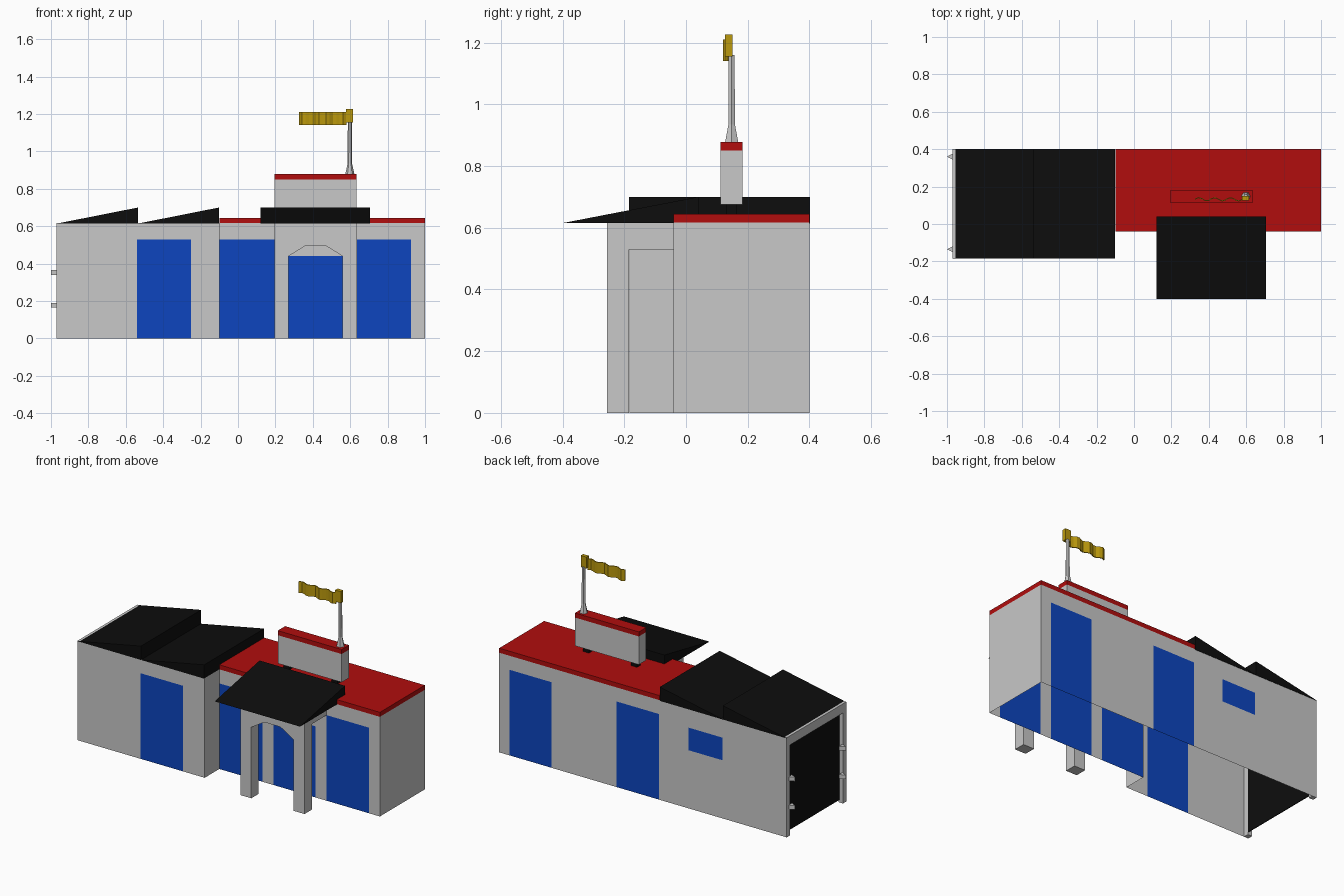
import bpy
import bmesh
import math

cube = bpy.data.objects.get("Cube")
if cube:
    bpy.data.objects.remove(cube, do_unlink=True)


def material(name, rgb):
    m = bpy.data.materials.new(name)
    m.use_nodes = True
    m.diffuse_color = (*rgb, 1)
    m.node_tree.nodes["Principled BSDF"].inputs["Base Color"].default_value = (*rgb, 1)
    return m


GREY = material("light grey", (0.58, 0.58, 0.58))
BLUE = material("door blue", (0.004, 0.06, 0.52))
RED = material("roof red", (0.44, 0.004, 0.004))
BLACK = material("roof black", (0.004, 0.004, 0.004))
GOLD = material("flag gold", (0.5, 0.32, 0.004))


def finish(name, bm, *mats):
    mesh = bpy.data.meshes.new(name)
    bm.to_mesh(mesh)
    bm.free()
    for m in mats:
        mesh.materials.append(m)
    ob = bpy.data.objects.new(name, mesh)
    bpy.context.collection.objects.link(ob)
    return ob


def prism(name, profile, axis, lo, hi, mat):
    """Extrude a 2D profile along x, y or z."""
    place = {"x": lambda p, t: (t, p[0], p[1]),
             "y": lambda p, t: (p[0], t, p[1]),
             "z": lambda p, t: (p[0], p[1], t)}[axis]
    bm = bmesh.new()
    rings = [[bm.verts.new(place(p, t)) for p in profile] for t in (lo, hi)]
    bm.faces.new(rings[0])
    bm.faces.new(rings[1])
    n = len(profile)
    for i in range(n):
        j = (i + 1) % n
        bm.faces.new((rings[0][i], rings[0][j], rings[1][j], rings[1][i]))
    bmesh.ops.recalc_face_normals(bm, faces=bm.faces)
    return finish(name, bm, mat)


def box(name, x, y, z, mat):
    rect = [(x[0], y[0]), (x[1], y[0]), (x[1], y[1]), (x[0], y[1])]
    return prism(name, rect, "z", z[0], z[1], mat)


TOP = 0.617      # wall height
DOOR = 0.53      # door height
LEFT, STEP, RIGHT = -0.97, -0.10, 1.0
BACK, FRONT, GARAGE_FRONT = 0.40, -0.04, -0.183


def wall(name, a, b, openings=()):
    """Upright sheet from a to b, outside on the right; openings are blue cells."""
    k = 0 if a[0] != b[0] else 1
    us = sorted({a[k], b[k], *[u for o in openings for u in o[:2]]}, reverse=a[k] > b[k])
    zs = sorted({0, TOP, *[z for o in openings for z in o[2:]]})
    bm = bmesh.new()
    grid = [[bm.verts.new((u, a[1], z) if k == 0 else (a[0], u, z)) for z in zs] for u in us]
    for i in range(len(us) - 1):
        for j in range(len(zs) - 1):
            f = bm.faces.new((grid[i][j], grid[i + 1][j], grid[i + 1][j + 1], grid[i][j + 1]))
            u, z = (us[i] + us[i + 1]) / 2, (zs[j] + zs[j + 1]) / 2
            f.material_index = int(any(o[0] < u < o[1] and o[2] < z < o[3] for o in openings))
    return finish(name, bm, GREY, BLUE)


# Walls with doors and window
wall("garage_front_wall", (LEFT, GARAGE_FRONT), (STEP, GARAGE_FRONT), [(-0.54, -0.25, 0, DOOR)])
wall("step_wall", (STEP, GARAGE_FRONT), (STEP, FRONT))
wall("main_front_wall", (STEP, FRONT), (RIGHT, FRONT),
     [(-0.099, 0.195, 0, DOOR), (0.27, 0.56, 0, 0.44), (0.635, 0.925, 0, DOOR)])
wall("end_wall", (RIGHT, FRONT), (RIGHT, BACK))
wall("back_wall", (RIGHT, BACK), (LEFT, BACK),
     [(0.64, 0.93, 0, DOOR), (-0.095, 0.195, 0, DOOR), (-0.53, -0.297, 0.36, 0.5)])

# Garage end: frame, recessed door and brackets
y0, y1 = -0.15, 0.37
prism("garage_frame", [(GARAGE_FRONT, 0), (y0, 0), (y0, 0.56), (y1, 0.56), (y1, 0),
                       (BACK, 0), (BACK, TOP), (GARAGE_FRONT, TOP)], "x", LEFT, -0.94, GREY)
box("garage_door", (-0.945, -0.94), (y0, y1), (0.015, 0.56), BLACK)
for y in (-0.135, 0.36):
    for z in (0.165, 0.34):
        prism("door_bracket", [(-1.0, y), (-0.965, y - 0.018), (-0.965, y + 0.018)],
              "z", z, z + 0.025, GREY)

# Roofs
box("main_roof", (STEP, RIGHT), (FRONT, BACK), (TOP, 0.645), RED)
for x in (LEFT, -0.537):
    prism("sawtooth_roof", [(x, 0.614), (x + 0.435, 0.614), (x + 0.435, 0.7)],
          "y", GARAGE_FRONT - 0.002, BACK + 0.002, BLACK)

# Porch: arch, side beams and sloping roof
prism("porch_arch", [(0.195, 0), (0.27, 0), (0.27, 0.44), (0.36, 0.495), (0.47, 0.495),
                     (0.56, 0.44), (0.56, 0), (0.635, 0), (0.635, TOP), (0.195, TOP)],
      "y", -0.256, -0.185, GREY)
for x in (0.195, 0.56):
    box("porch_beam", (x, x + 0.075), (-0.185, FRONT), (DOOR, TOP), GREY)
prism("porch_roof", [(-0.40, 0.615), (0.04, 0.615), (0.04, 0.70)], "x", 0.12, 0.705, BLACK)

# Sign block on the roof
for x in (0.24, 0.57):
    box("sign_foot", (x - 0.02, x + 0.02), (0.13, 0.165), (0.64, 0.68), BLACK)
box("sign_block", (0.195, 0.633), (0.111, 0.183), (0.675, 0.85), GREY)
box("sign_cap", (0.195, 0.633), (0.111, 0.183), (0.85, 0.878), RED)

# Flagpole with flared base, lofted from six-sided rings
PX, PY = 0.598, 0.148
bm = bmesh.new()
rings = []
for r, z in ((0.025, 0.875), (0.012, 0.935), (0.011, 1.16)):
    rings.append([bm.verts.new((PX + r * math.cos(i * math.pi / 3),
                                PY + r * math.sin(i * math.pi / 3), z)) for i in range(6)])
for lower, upper in zip(rings, rings[1:]):
    for i in range(6):
        j = (i + 1) % 6
        bm.faces.new((lower[i], lower[j], upper[j], upper[i]))
bm.faces.new(rings[-1])
finish("flagpole", bm, GREY)
box("pole_cap", (0.578, 0.616), (0.126, 0.15), (1.155, 1.226), GOLD)

# Waving flag: wavy strip with a little thickness
steps = 14
wave = [(0.325 + 0.255 * i / steps, 0.132 + 0.009 * math.sin(i * 1.35)) for i in range(steps + 1)]
outline = [(x, y - 0.003) for x, y in wave] + [(x, y + 0.003) for x, y in reversed(wave)]
prism("flag", outline, "z", 1.14, 1.21, GOLD)
